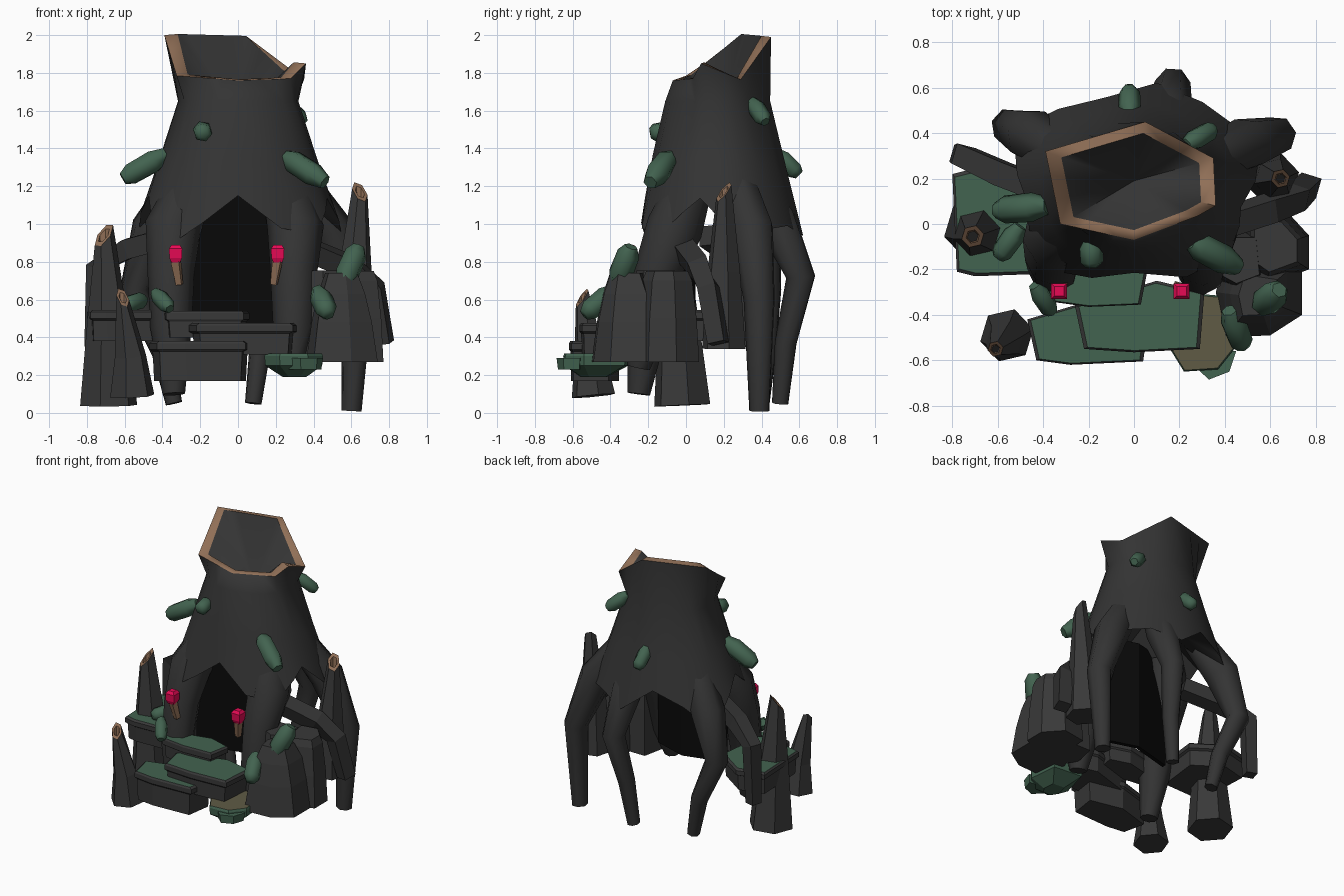
import bpy, bmesh, math
from mathutils import Vector

if "Cube" in bpy.data.objects:
    bpy.data.objects.remove(bpy.data.objects["Cube"])


def material(name, rgb):
    m = bpy.data.materials.new(name)
    m.diffuse_color = (*rgb, 1)
    m.use_nodes = True
    m.node_tree.nodes["Principled BSDF"].inputs["Base Color"].default_value = m.diffuse_color
    return m


BARK = material("dark bark", (0.034, 0.034, 0.034))
STONE = material("dark stone", (0.04, 0.04, 0.04))
BLACK = material("cave black", (0.003, 0.003, 0.003))
MOSS = material("moss green", (0.055, 0.125, 0.08))
WOOD = material("cut wood", (0.28, 0.16, 0.095))
PINK = material("torch pink", (0.8, 0.003, 0.09))
SAND = material("olive tan", (0.115, 0.105, 0.06))


def loft(name, rings, mats, smooth=False, apex=None):
    """Skin equal-length rings; mats = one material per band, then the end cap."""
    bm = bmesh.new()
    slots = list(dict.fromkeys(mats))
    vr = [[bm.verts.new(p) for p in r] for r in rings]
    n = len(rings[0])
    for k in range(len(rings) - 1):
        for i in range(n):
            j = (i + 1) % n
            f = bm.faces.new((vr[k][i], vr[k][j], vr[k + 1][j], vr[k + 1][i]))
            f.material_index = slots.index(mats[min(k, len(mats) - 1)])
    if apex:                                    # (start point, end point) fans
        for ring, p in ((vr[0], apex[0]), (vr[-1], apex[1])):
            c = bm.verts.new(p)
            for i in range(n):
                bm.faces.new((ring[i], ring[(i + 1) % n], c))
    else:
        bm.faces.new(vr[0])
        bm.faces.new(vr[-1]).material_index = slots.index(mats[-1])
    bmesh.ops.recalc_face_normals(bm, faces=bm.faces[:])
    me = bpy.data.meshes.new(name)
    bm.to_mesh(me)
    bm.free()
    for m in slots:
        me.materials.append(m)
    ob = bpy.data.objects.new(name, me)
    bpy.context.collection.objects.link(ob)
    if smooth:
        bpy.ops.object.select_all(action='DESELECT')
        ob.select_set(True)
        bpy.context.view_layer.objects.active = ob
        bpy.ops.object.shade_smooth_by_angle(angle=math.radians(62))
    return ob


def tube_rings(path, sides):
    """Rings square to a path of (x, y, z, radius)."""
    pts = [Vector(p[:3]) for p in path]
    rings = []
    for i, p in enumerate(pts):
        t = (pts[min(i + 1, len(pts) - 1)] - pts[max(i - 1, 0)]).normalized()
        a = t.cross(Vector((0.3, 1, 0.1))).normalized()
        b = t.cross(a)
        rings.append([p + path[i][3] * (a * math.cos(q) + b * math.sin(q))
                      for q in (2 * math.pi * (k + 0.5) / sides for k in range(sides))])
    return rings


def tube(name, path, sides, mat, smooth=False):
    return loft(name, tube_rings(path, sides), [mat], smooth=smooth)


def stack(name, poly, levels, mats):
    """Outline repeated at levels (z, scale) about its middle."""
    cx = sum(p[0] for p in poly) / len(poly)
    cy = sum(p[1] for p in poly) / len(poly)
    return loft(name, [[(cx + (x - cx) * s, cy + (y - cy) * s, z) for x, y in poly]
                       for z, s in levels], mats)


# Trunk: broken rim outline flows down into wide rings that swell over the legs
CY = 0.17
LEGS = (-128, -52, 22, 72, 148)
RIM = [(-.39, .32, 2.0), (.05, .45, 1.99), (.35, .29, 1.765), (.36, .08, 1.85),
       (.28, .035, 1.77), (0, -.07, 1.76), (-.325, 0, 1.785)]
rim = []
for i, n in enumerate((4, 3, 2, 1, 3, 4, 3)):
    a, b = Vector(RIM[i]), Vector(RIM[(i + 1) % 7])
    rim += [a.lerp(b, k / n) for k in range(n)]
angles = [math.atan2(p.y - CY, p.x) for p in rim]


def leg_pull(t):
    """1 over a leg, 0 between legs."""
    d = min(abs((math.degrees(t) - g + 180) % 360 - 180) for g in LEGS)
    return max(0, 1 - d / 38)


def ring(rx, ry, z, swell, dip):
    return [(rx * math.cos(t) * (1 + swell * leg_pull(t)),
             CY + ry * math.sin(t) * (1 + swell * leg_pull(t)), z - dip * leg_pull(t)) for t in angles]


inner = [Vector((p.x * .82, CY + (p.y - CY) * .82, p.z + .006)) for p in rim]
loft("trunk", [ring(.48, .385, 1.15, .24, .27), ring(.41, .345, 1.37, .07, .08),
               ring(.32, .28, 1.65, 0, 0), rim, inner],
     [BARK, BARK, BARK, WOOD, BARK], smooth=True, apex=((0, .17, 1.35), (0, .19, 1.58)))

# Front legs framing the doorway
for s, name, foot in ((-1, "left", .1), (1, "right", .24)):
    tube(name + "_front_leg", [(s * .25, .02, 1.2, .12), (s * .325 - .02, -.06, .98, .15),
                               (s * .325 - .03, -.15, .75, .125), (s * .325 - .03, -.205, .45, .11),
                               (s * .31 - .03, -.25, foot, .06)], 8, BARK, True)

# Crooked rear roots
ROOTS = {
    "back_root": [(.11, .36, 1.22, .09), (.15, .48, 1.02, .11), (.17, .61, .72, .08),
                  (.12, .53, .37, .06), (.08, .5, .05, .045)],
    "right_root": [(.32, .27, 1.22, .1), (.49, .35, .97, .12), (.63, .39, .6, .085), (.6, .39, .01, .055)],
    "left_root": [(-.3, .3, 1.22, .1), (-.45, .39, .97, .12), (-.55, .43, .65, .08),
                  (-.4, .42, .32, .06), (-.34, .4, .05, .045)],
}
for name, path in ROOTS.items():
    tube(name, path, 7, BARK, True)

# Black cave wall behind the doorway
stack("cave_wall", [(-.3, -.06), (0, .02), (.25, -.06), (.25, -.03), (0, .05), (-.3, -.03)],
      [(.4, 1), (1.2, 1)], [BLACK])

# Angular side arms
tube("left_arm", [(-.32, .12, .94, .075), (-.58, .22, .87, .075), (-.75, .3, .77, .065),
                  (-.765, .3, .35, .055)], 4, BARK)
tube("right_arm", [(.33, -.02, .88, .075), (.6, .07, .77, .075), (.72, .12, .66, .07),
                   (.77, .17, .37, .065)], 4, BARK)

# Splintered spikes with hollow cut-wood tips, slanted to the front
SPIKES = {
    "left_spike": ([(-.685, -.02, .04, .155), (-.69, -.04, .5, .11), (-.71, -.055, .94, .05)], 1),
    "front_spike": ([(-.56, -.49, .09, .12), (-.57, -.51, .3, .085), (-.61, -.55, .61, .035)], -.5),
    "right_spike": ([(.61, .2, .34, .12), (.62, .2, .75, .09), (.645, .2, 1.17, .042)], -.6),
}
for name, (path, side) in SPIKES.items():
    rings = tube_rings(path, 6)
    tip, r = Vector(path[-1][:3]), path[-1][3]
    for v in rings[-1]:
        v.z = tip.z + .045 * (v.y - tip.y + side * (v.x - tip.x)) / r
    rim_in = [tip + (v - tip) * .6 for v in rings[-1]]
    pit = [tip + (v - tip) * .5 - Vector((0, 0, .08)) for v in rings[-1]]
    loft(name, rings + [rim_in, pit], [STONE, STONE, WOOD, WOOD, STONE])

# Mossy slabs: steps and the left ledge
SLABS = {
    "lower_step": ([(-.47, -.42), (-.43, -.6), (-.28, -.62), (.04, -.605), (.07, -.4), (-.2, -.34)], .17, .38),
    "middle_step": ([(-.26, -.36), (-.22, -.55), (0, -.565), (.29, -.55), (.31, -.3), (.1, -.25)], .31, .475),
    "upper_step": ([(-.4, -.22), (-.38, -.34), (-.2, -.365), (.03, -.355), (.06, -.2), (-.1, -.15)], .4, .54),
    "left_ledge": ([(-.8, .22), (-.78, -.21), (-.7, -.23), (-.42, -.22), (-.38, .12), (-.6, .27)], .38, .545),
}
for name, (poly, z0, z1) in SLABS.items():
    stack(name, poly, [(z0, .9), (z1 - .055, .93), (z1 - .045, 1), (z1 - .012, 1), (z1, .94)],
          [STONE, STONE, STONE, STONE, MOSS])

# Boulders right of the door
stack("front_boulder", [(.36, -.3), (.4, -.5), (.6, -.49), (.74, -.4), (.74, -.15), (.42, -.1)],
      [(.27, 1), (.48, .84), (.63, .66), (.74, .45)], [STONE])
stack("rear_boulder", [(.48, -.2), (.58, -.27), (.77, -.2), (.77, -.05), (.66, .07), (.48, .04)],
      [(.27, 1), (.5, .92), (.7, .78), (.75, .65)], [STONE])
stack("inner_boulder", [(.32, -.22), (.45, -.29), (.58, -.24), (.56, -.03), (.36, -.03)],
      [(.27, 1), (.6, .9), (.755, .78)], [STONE])

# Low fungus shelf with a tan top
stack("fungus_shelf", [(.14, -.52), (.22, -.65), (.37, -.64), (.45, -.54), (.43, -.32), (.2, -.3)],
      [(.19, .4), (.25, .97), (.3, 1), (.315, .96)], [MOSS, MOSS, MOSS, SAND])
stack("fungus_lip", [(.26, -.62), (.33, -.685), (.42, -.65), (.45, -.56), (.34, -.55)],
      [(.23, .9), (.29, 1)], [MOSS])

# Moss leaves: start, end, thickness
LEAVES = [
    ((-.61, .06, 1.24), (-.38, .08, 1.37), .065), ((.25, -.08, 1.36), (.46, -.19, 1.22), .065),
    ((-.185, -.19, 1.48), (-.19, -.07, 1.5), .052), ((-.6, -.15, .57), (-.5, -.01, .6), .05),
    ((-.02, .6, 1.26), (-.02, .47, 1.38), .05), ((.35, .42, 1.54), (.23, .35, 1.65), .048),
    ((-.36, -.39, .55), (-.44, -.27, .64), .045), ((.64, -.29, .88), (.55, -.37, .67), .065),
    ((.48, -.54, .52), (.42, -.38, .65), .06),
]
for i, (p, q, r) in enumerate(LEAVES):
    p, q = Vector(p), Vector(q)
    tube("moss_leaf_%d" % i, [(*p.lerp(q, t), r * k) for t, k in ((0, .55), (.18, .95), (.7, 1), (1, .6))],
         6, MOSS, True)

# Torches
for s, x in (("left", -.33), ("right", .21)):
    lean = .02 if x < 0 else -.02
    tube(s + "_torch_stick", [(x + lean, -.27, .68, .022), (x, -.295, .81, .032)], 4, WOOD)
    sq = [(x - .035, -.33), (x + .035, -.33), (x + .035, -.262), (x - .035, -.262)]
    stack(s + "_torch_flame", sq, [(.795, .65), (.82, .95), (.87, 1), (.89, .6)], [PINK])
